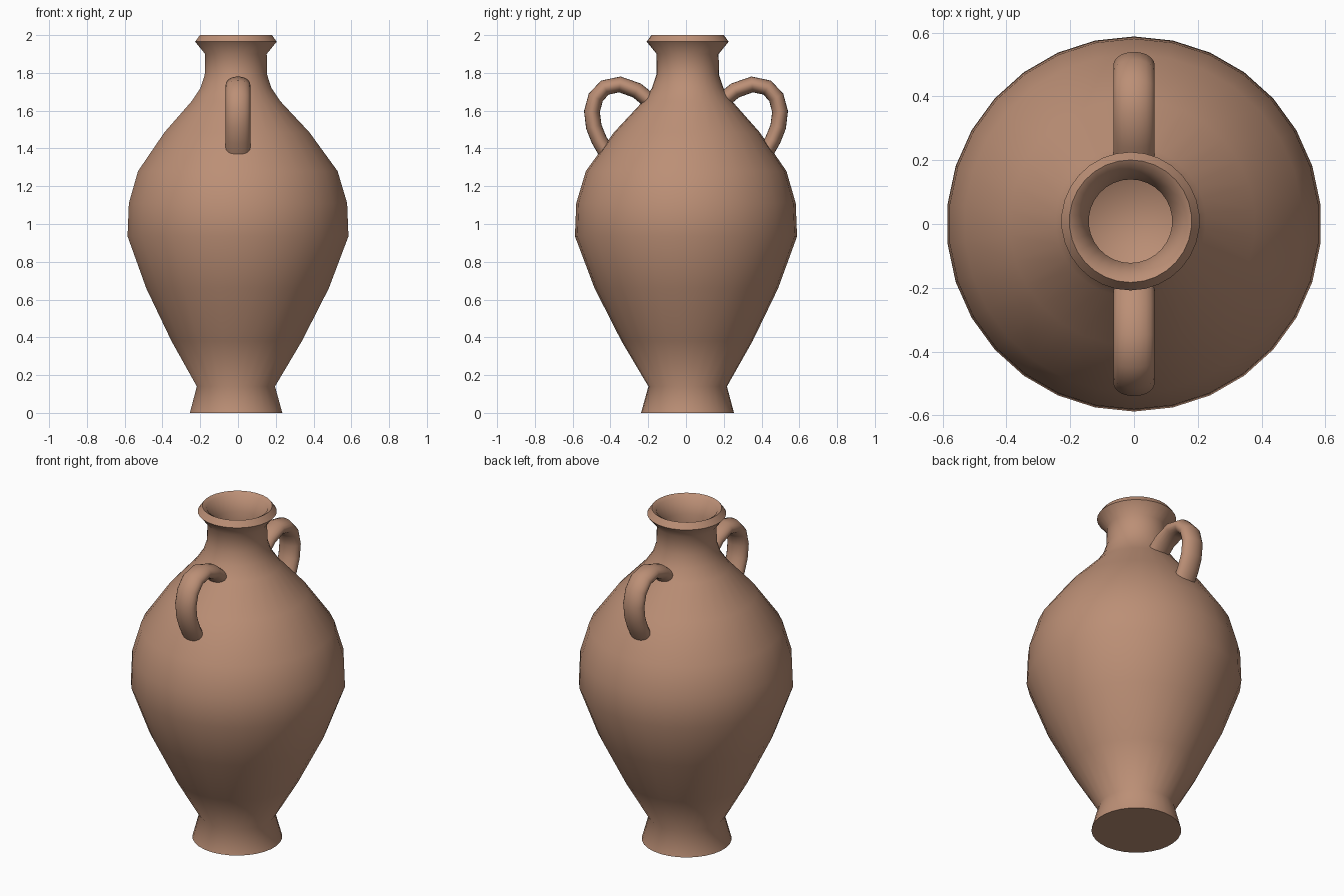
import bpy, bmesh, math
from mathutils import Vector

if "Cube" in bpy.data.objects:
    bpy.data.objects.remove(bpy.data.objects["Cube"])

clay = bpy.data.materials.new("terracotta")
clay.diffuse_color = (0.50, 0.275, 0.18, 1)
clay.use_nodes = True
clay.node_tree.nodes["Principled BSDF"].inputs["Base Color"].default_value = clay.diffuse_color
SIDES = 30


def finish(name, bm, angle):
    bmesh.ops.recalc_face_normals(bm, faces=bm.faces[:])
    me = bpy.data.meshes.new(name)
    bm.to_mesh(me)
    bm.free()
    me.materials.append(clay)
    ob = bpy.data.objects.new(name, me)
    bpy.context.collection.objects.link(ob)
    bpy.ops.object.select_all(action='DESELECT')
    ob.select_set(True)
    bpy.context.view_layer.objects.active = ob
    bpy.ops.object.shade_smooth_by_angle(angle=math.radians(angle))
    return ob


def skin(bm, rings):
    # bridge successive closed rings and cap both ends
    vs = [[bm.verts.new(p) for p in r] for r in rings]
    n = len(vs[0])
    for a, b in zip(vs, vs[1:]):
        for i in range(n):
            j = (i + 1) % n
            bm.faces.new((a[i], a[j], b[j], b[i]))
    bm.faces.new(vs[0])
    bm.faces.new(vs[-1])


# hollow jar: (radius, height), up the outside, over the lip, down the inside
profile = [(0.246, 0), (0.208, 0.14), (0.347, 0.38), (0.486, 0.66),
           (0.588, 0.935), (0.581, 1.11), (0.531, 1.28), (0.386, 1.485),
           (0.236, 1.65), (0.189, 1.72), (0.166, 1.79), (0.164, 1.90),
           (0.217, 1.965), (0.192, 2.0), (0.167, 1.985), (0.131, 1.90),
           (0.131, 1.78), (0.155, 1.70), (0.20, 1.64), (0.345, 1.46),
           (0.49, 1.26), (0.54, 1.10), (0.545, 0.95), (0.445, 0.68),
           (0.305, 0.40), (0.165, 0.16)]
rings = []
for r, z in profile:
    # foot and neck sit slightly off the belly's axis
    off = 0.011 * (1 - min(1, max(0, (r - 0.22) / 0.34)))
    rings.append([(r * math.cos(t) - off, r * math.sin(t) + off * 0.8, z)
                  for t in (math.pi / 2 + 2 * math.pi * i / SIDES for i in range(SIDES))])
bm = bmesh.new()
skin(bm, rings)
finish("jar_body", bm, 65)

# handles: oval section swept along an ear-shaped path
path = [(0.19, 1.65), (0.26, 1.707), (0.35, 1.739), (0.43, 1.722), (0.478, 1.67),
        (0.498, 1.595), (0.488, 1.515), (0.46, 1.445), (0.425, 1.385)]
for name, s in (("front_handle", -1), ("back_handle", 1)):
    rings = []
    for i, (y, z) in enumerate(path):
        a, b = path[max(0, i - 1)], path[min(len(path) - 1, i + 1)]
        d = Vector((b[0] - a[0], b[1] - a[1])).normalized()
        ring = []
        for k in range(20):
            t = 2 * math.pi * k / 20
            w, h = 0.065 * math.cos(t), 0.042 * math.sin(t)
            ring.append((w, s * (y - d.y * h), z + d.x * h))
        rings.append(ring)
    bm = bmesh.new()
    skin(bm, rings)
    finish(name, bm, 60)
